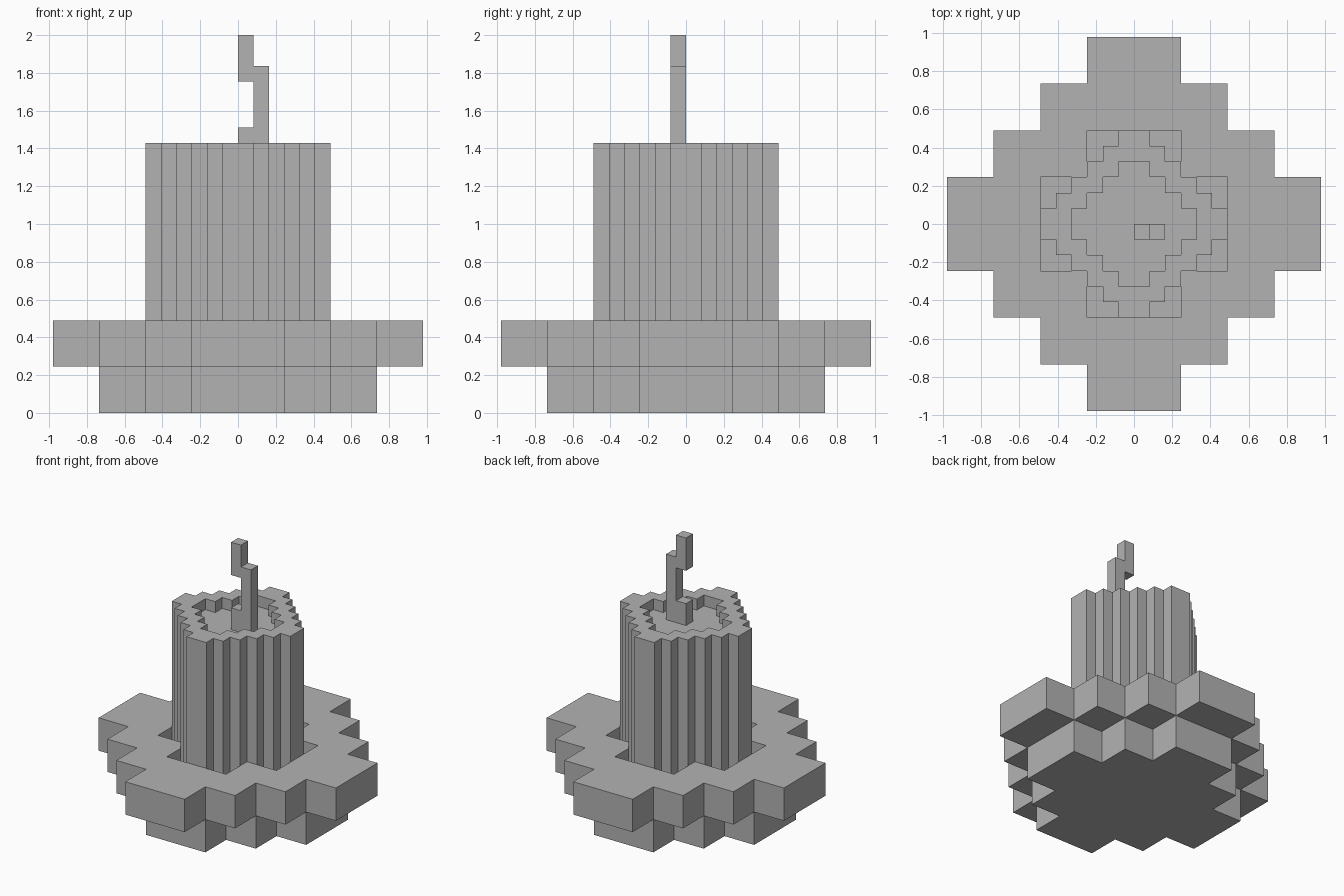
import bpy, bmesh
from mathutils import Vector

if "Cube" in bpy.data.objects:
    bpy.data.objects.remove(bpy.data.objects["Cube"])

S = 2 / 24.5      # small block size
U = 3 * S         # large block size

grey = bpy.data.materials.new("plain_grey")
grey.diffuse_color = (0.45, 0.45, 0.45, 1)
grey.use_nodes = True
grey.node_tree.nodes["Principled BSDF"].inputs["Base Color"].default_value = grey.diffuse_color


def prism(name, points, offset):
    """Extrude a closed outline of 3D points along an offset."""
    bm = bmesh.new()
    face = bm.faces.new([bm.verts.new(p) for p in points])
    ext = bmesh.ops.extrude_face_region(bm, geom=[face])["geom"]
    moved = [v for v in ext if isinstance(v, bmesh.types.BMVert)]
    bmesh.ops.translate(bm, verts=moved, vec=Vector(offset))
    bmesh.ops.recalc_face_normals(bm, faces=bm.faces)
    mesh = bpy.data.meshes.new(name)
    bm.to_mesh(mesh)
    bm.free()
    mesh.materials.append(grey)
    obj = bpy.data.objects.new(name, mesh)
    bpy.context.collection.objects.link(obj)
    return obj


def stepped_disc(name, n, unit, z0, z1):
    """Diamond of n block steps per quadrant, from height z0 to z1."""
    corner = []
    for i in range(n):
        corner.append((n - i, i + 1))
        if i < n - 1:
            corner.append((n - i - 1, i + 1))
    outline = []
    for _ in range(4):
        outline += corner
        corner = [(-y, x) for x, y in corner]
    return prism(name, [(x * unit, y * unit, z0) for x, y in outline],
                 (0, 0, z1 - z0))


def carve(obj, cutter):
    """Subtract the cutter and remove it."""
    mod = obj.modifiers.new("recess", "BOOLEAN")
    mod.operation = "DIFFERENCE"
    mod.solver = "EXACT"
    mod.object = cutter
    bpy.context.view_layer.objects.active = obj
    bpy.ops.object.modifier_apply(modifier=mod.name)
    bpy.data.objects.remove(cutter)


# Holder: narrow foot and wider dish with a socket for the candle
stepped_disc("holder_foot", 3, U, 0, U)
dish = stepped_disc("holder_dish", 4, U, U, 2 * U)
carve(dish, stepped_disc("socket_cutter", 2, U, 0.5 * U, 2.5 * U))

# Candle with a shallow melted pool in the top
candle = stepped_disc("candle", 6, S, 2.5 * S, 17.5 * S)
carve(candle, stepped_disc("pool_cutter", 4, S, 16.5 * S, 19 * S))

# Crooked wick
wick = [(0, 16.5), (2, 16.5), (2, 22.5), (1, 22.5), (1, 24.5),
        (0, 24.5), (0, 21.5), (1, 21.5), (1, 18.5), (0, 18.5)]
prism("wick", [(x * S, -S, z * S) for x, z in wick], (0, S, 0))
